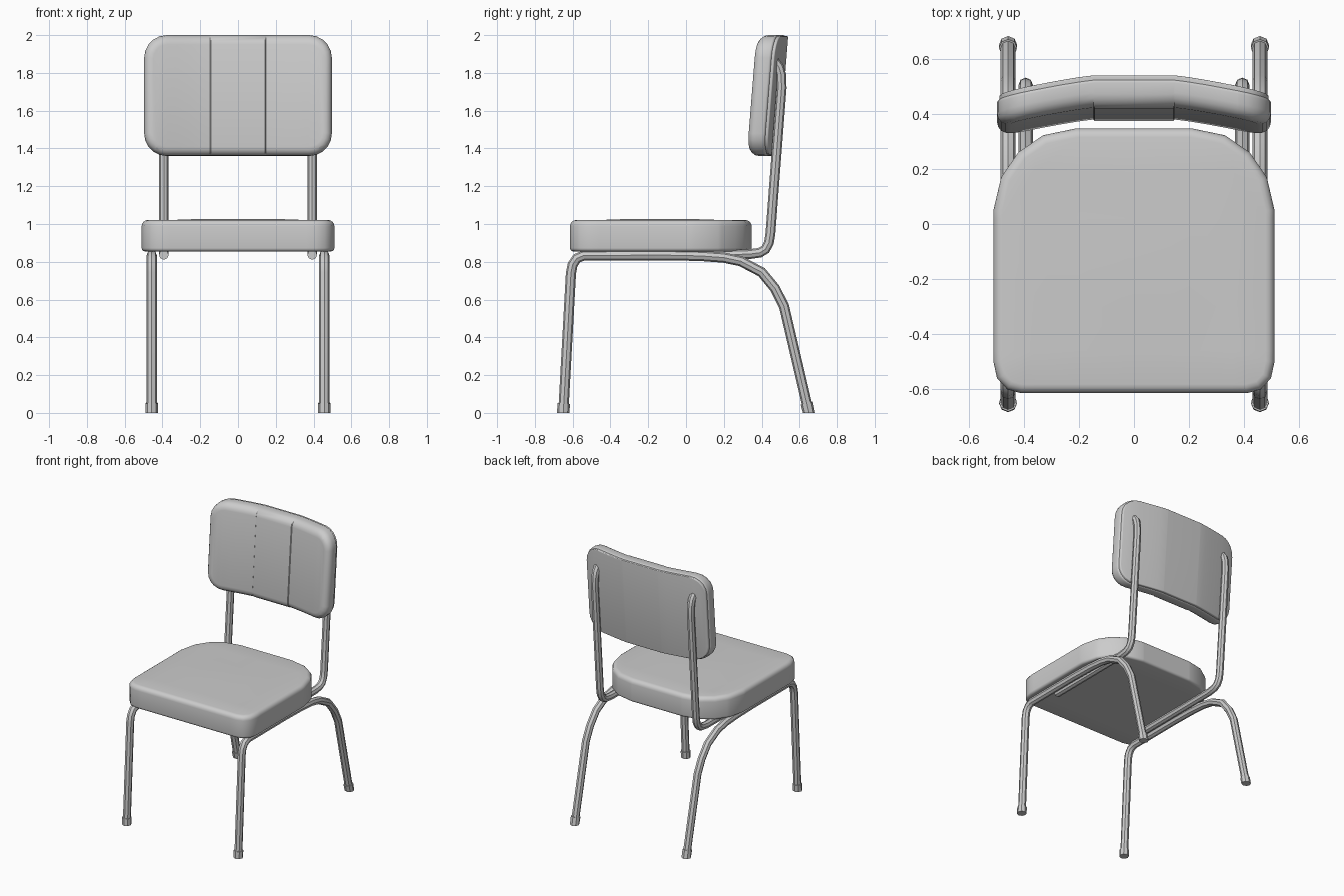
import bpy, bmesh, math
from mathutils import Vector

if "Cube" in bpy.data.objects:
    bpy.data.objects.remove(bpy.data.objects["Cube"])


def finish(bm, name, angle=35):
    bmesh.ops.recalc_face_normals(bm, faces=bm.faces)
    me = bpy.data.meshes.new(name)
    bm.to_mesh(me)
    bm.free()
    ob = bpy.data.objects.new(name, me)
    bpy.context.collection.objects.link(ob)
    smooth(ob, angle)
    return ob


def smooth(ob, angle):
    bpy.ops.object.select_all(action='DESELECT')
    ob.select_set(True)
    bpy.context.view_layer.objects.active = ob
    bpy.ops.object.shade_smooth_by_angle(angle=math.radians(angle))


def slab(outline, h, low, high, xcuts=(), ycuts=()):
    """Prism over an outline, rims rounded below and above, then sliced for shaping."""
    bm = bmesh.new()
    base = bm.faces.new([bm.verts.new((x, y, 0)) for x, y in outline])
    ext = bmesh.ops.extrude_face_region(bm, geom=[base], use_keep_orig=True)
    bmesh.ops.translate(bm, vec=(0, 0, h),
                        verts=[v for v in ext['geom'] if isinstance(v, bmesh.types.BMVert)])
    bmesh.ops.recalc_face_normals(bm, faces=bm.faces)
    for z, r in ((0, low), (h, high)):
        if r:
            rim = [e for e in bm.edges if all(abs(v.co.z - z) < 1e-5 for v in e.verts)]
            bmesh.ops.bevel(bm, geom=rim, offset=r, segments=4, profile=0.5, affect='EDGES')
    for axis, cuts in ((Vector((1, 0, 0)), xcuts), (Vector((0, 1, 0)), ycuts)):
        for c in cuts:
            bmesh.ops.bisect_plane(bm, geom=bm.verts[:] + bm.edges[:] + bm.faces[:],
                                   plane_co=axis * c, plane_no=axis, dist=1e-5)
    return bm


def rounded_rect(w, h, r, n=5):
    pts = []
    for k, (sx, sy) in enumerate(((1, 1), (-1, 1), (-1, -1), (1, -1))):
        for i in range(n + 1):
            a = math.pi / 2 * (k + i / n)
            pts.append((sx * (w - r) + r * math.cos(a), sy * (h - r) + r * math.sin(a)))
    return pts


def tube(name, x, path, radius):
    cu = bpy.data.curves.new(name, 'CURVE')
    cu.dimensions = '3D'
    cu.bevel_depth = radius
    cu.bevel_resolution = 2
    cu.use_fill_caps = True
    sp = cu.splines.new('POLY')
    sp.points.add(len(path) - 1)
    for p, (y, z) in zip(sp.points, path):
        p.co = (x, y, z, 1)
    ob = bpy.data.objects.new(name, cu)
    bpy.context.collection.objects.link(ob)
    bpy.ops.object.select_all(action='DESELECT')
    ob.select_set(True)
    bpy.context.view_layer.objects.active = ob
    bpy.ops.object.convert(target='MESH')
    ob = bpy.context.view_layer.objects.active
    smooth(ob, 40)
    return ob


# Seat cushion: rounded front corners, wide sweeping rear corners, slight crown
half = [(0.41, -0.614), (0.46, -0.60), (0.497, -0.56), (0.51, -0.50), (0.51, 0.05),
        (0.482, 0.17), (0.42, 0.26), (0.33, 0.322), (0.21, 0.347)]
bm = slab(half + [(-x, y) for x, y in reversed(half)], 0.166, 0.018, 0.032,
          (-0.36, -0.2, 0, 0.2, 0.36), (-0.46, -0.3, -0.14, 0.02, 0.19))
for v in bm.verts:
    if v.co.z > 0.165 and abs(v.co.x) < 0.21 and -0.31 < v.co.y < 0.03:
        v.co.z += 0.006
    v.co.z += 0.855
finish(bm, "seat")


# Backrest: local (x, height, depth toward the front) bent and tilted into place
def place_back(bm, depth0, raise_center=0):
    for v in bm.verts:
        x, u, d = v.co
        t = max(0, abs(x) - 0.145) / 0.355
        d += depth0
        if raise_center and d > 0.05 and abs(x) < 0.145:
            d += raise_center
        v.co = (x, 0.515 - 0.065 * t ** 1.2 + 0.08 * u - d, 1.68 + u)


cuts = [s * c for s in (-1, 1) for c in (0.143, 0.147, 0.2, 0.26, 0.32, 0.38, 0.43)]
bm = slab(rounded_rect(0.497, 0.32, 0.12), 0.098, 0.012, 0.05, cuts)
place_back(bm, 0.016, 0.005)
finish(bm, "back_cushion")

bm = slab(rounded_rect(0.488, 0.314, 0.115), 0.024, 0.006, 0, cuts)
place_back(bm, 0)
finish(bm, "back_shell")

# Tubular frame, mirrored left and right
leg_path = [(-0.648, 0.03), (-0.609, 0.74), (-0.6, 0.785), (-0.578, 0.818), (-0.54, 0.834),
            (-0.1, 0.835), (0.08, 0.831), (0.2, 0.822), (0.29, 0.803), (0.40, 0.745),
            (0.47, 0.66), (0.518, 0.565), (0.643, 0.03)]
support_path = [(-0.35, 0.837), (0.33, 0.84), (0.39, 0.848), (0.42, 0.866), (0.438, 0.9),
                (0.446, 0.95), (0.505, 1.72), (0.503, 1.79), (0.492, 1.83), (0.468, 1.86)]
for side, s in (("left", -1), ("right", 1)):
    tube("leg_frame_" + side, s * 0.457, leg_path, 0.027)
    tube("back_support_" + side, s * 0.393, support_path, 0.026)
    for end, path in (("front", [(-0.65, 0), (-0.647, 0.05)]),
                      ("rear", [(0.65, 0), (0.638, 0.052)])):
        foot = tube(f"{end}_foot_{side}", s * 0.457, path, 0.033)
        for v in foot.data.vertices:
            if v.co.z < 0.02:
                v.co.z = 0
